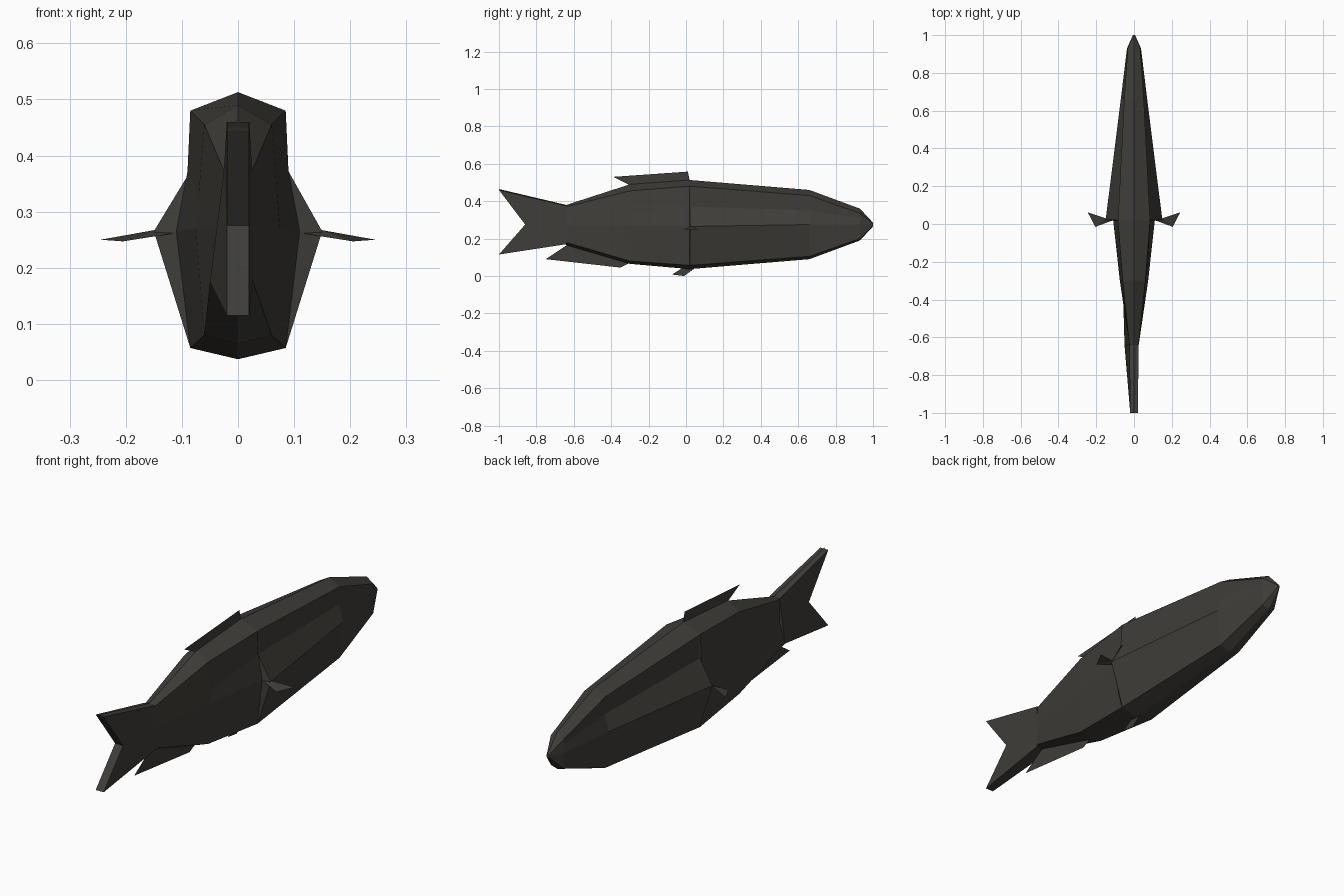
import bpy

mat = bpy.data.materials.new("dark_scales")
mat.diffuse_color = (0.05, 0.047, 0.04, 1)


def make(name, verts, faces):
    mesh = bpy.data.meshes.new(name)
    mesh.from_pydata(verts, [], faces)
    mesh.materials.append(mat)
    obj = bpy.data.objects.new(name, mesh)
    bpy.context.collection.objects.link(obj)
    return obj


# Body cross-sections: y, top z, then upper corner, upper cheek, middle,
# lower corner as (half width, z), and bottom z
sections = [
    (1.00, 0.285, (0.005, 0.28), (0.006, 0.278), (0.006, 0.275), (0.005, 0.27), 0.265),
    (0.93, 0.36, (0.033, 0.335), (0.034, 0.31), (0.037, 0.275), (0.033, 0.20), 0.19),
    (0.66, 0.46, (0.052, 0.43), (0.05, 0.35), (0.07, 0.275), (0.052, 0.105), 0.09),
    (0.022, 0.513, (0.085, 0.48), (0.085, 0.372), (0.15, 0.265), (0.085, 0.057), 0.037),
    (0.018, 0.513, (0.085, 0.48), (0.09, 0.372), (0.11, 0.265), (0.085, 0.057), 0.037),
    (-0.30, 0.49, (0.06, 0.455), (0.07, 0.33), (0.075, 0.27), (0.06, 0.08), 0.065),
    (-0.64, 0.38, (0.024, 0.37), (0.025, 0.31), (0.025, 0.27), (0.025, 0.18), 0.165),
]
verts = []
for y, top, *side, bottom in sections:
    verts.append((0, y, top))
    verts += [(x, y, z) for x, z in side]
    verts.append((0, y, bottom))
    verts += [(-x, y, z) for x, z in reversed(side)]
n = 10
# The lower left corner at the tail root flares outward
verts[6 * n + 6] = (-0.05, -0.645, 0.175)
faces = [tuple(range(n - 1, -1, -1)), tuple(range(6 * n, 7 * n))]
for s in range(6):
    for i in range(n):
        j = (i + 1) % n
        faces.append((s * n + i, s * n + j, (s + 1) * n + j, (s + 1) * n + i))
make("body", verts, faces)

# Forked tail with flat, thick lobes
outline = [(-0.64, 0.375), (-1, 0.46), (-0.86, 0.275), (-1, 0.115), (-0.64, 0.17)]
verts = [(sx * (0.02 if y < -0.7 else 0.025), y, z) for sx in (1, -1) for y, z in outline]
verts[9] = (-0.05, -0.645, 0.175)
tris = [(0, 1, 2), (0, 2, 4), (4, 2, 3)]
faces = tris + [tuple(i + 5 for i in reversed(t)) for t in tris]
faces += [(i, i + 5, (i + 1) % 5 + 5, (i + 1) % 5) for i in range(5)]
tail = make("tail_fin", verts, faces)
# Low ridge along the upper edge of the tail
make("tail_ridge",
     [(0.025, -0.64, 0.37), (0, -0.64, 0.38), (-0.025, -0.64, 0.37),
      (0.02, -0.99, 0.445), (0, -1, 0.465), (-0.02, -0.99, 0.445)],
     [(0, 1, 4, 3), (1, 2, 5, 4), (3, 4, 5)])

# Paper-thin fins on the centre line, as (y, z) outlines
flat_fins = {
    "dorsal_fin": [(0.02, 0.51), (0.01, 0.558), (-0.39, 0.53), (-0.30, 0.485)],
    "anal_fin": [(-0.30, 0.07), (-0.35, 0.045), (-0.75, 0.09), (-0.63, 0.17)],
    "pelvic_fin": [(0.045, 0.04), (-0.01, 0.0), (-0.075, 0.008), (-0.02, 0.042)],
}
for name, pts in flat_fins.items():
    make(name, [(0, y, z) for y, z in pts], [(0, 1, 2, 3)])

# Side fins, one each side
for name, s in (("right_side_fin", 1), ("left_side_fin", -1)):
    make(name,
         [(s * 0.15, 0.03, 0.267), (s * 0.245, 0.062, 0.25),
          (s * 0.205, -0.015, 0.247), (s * 0.11, 0.02, 0.262)],
         [(0, 1, 2), (0, 2, 3)])
